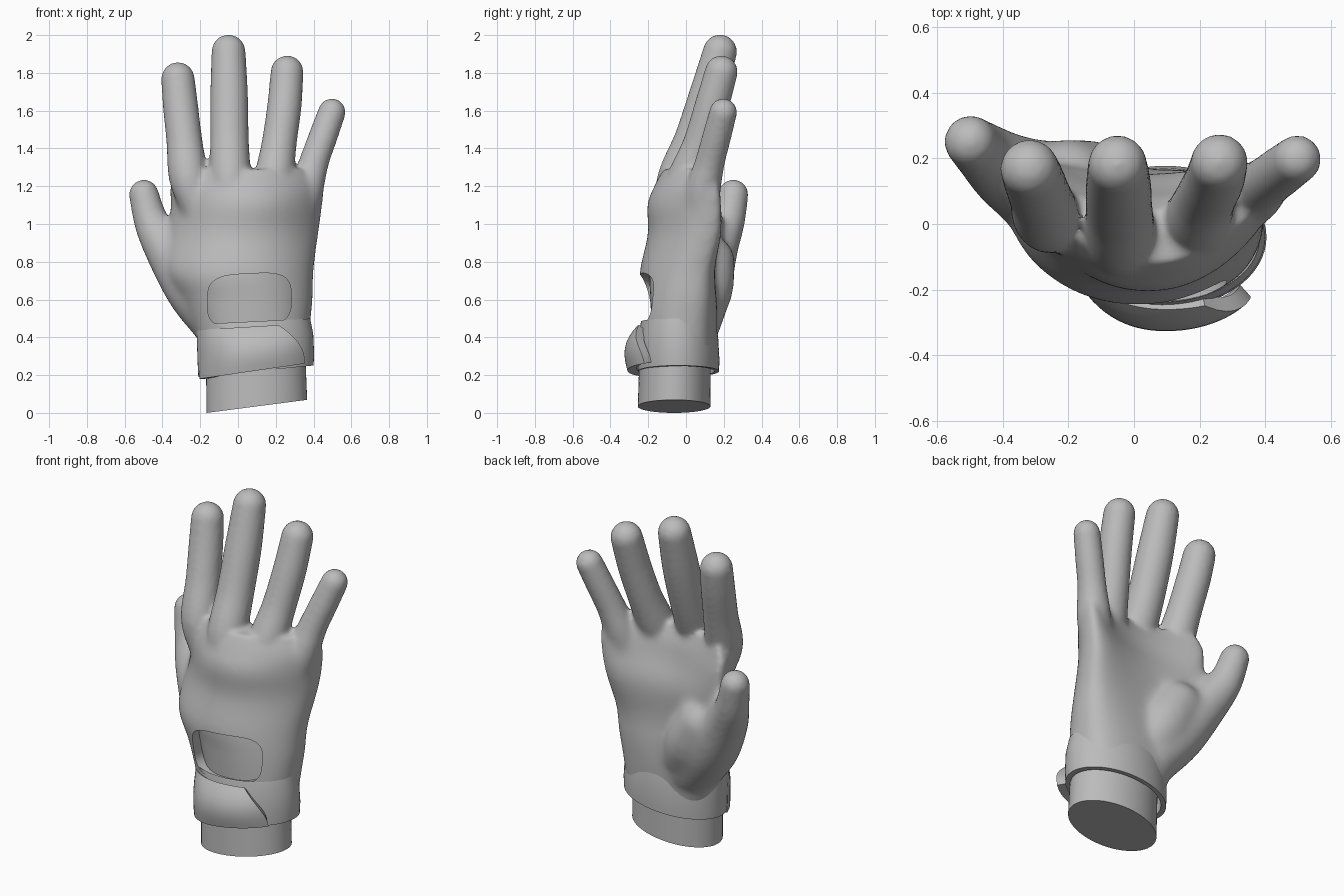
import bpy, bmesh, math
from mathutils import Vector

if "Cube" in bpy.data.objects:
    bpy.data.objects.remove(bpy.data.objects["Cube"])

grey = bpy.data.materials.new("glove grey")
grey.diffuse_color = (0.5, 0.5, 0.5, 1)
grey.use_nodes = True
grey.node_tree.nodes["Principled BSDF"].inputs["Base Color"].default_value = grey.diffuse_color


def make(name, verts, faces):
    """New object with outward normals and the glove colour."""
    me = bpy.data.meshes.new(name)
    me.from_pydata(verts, [], faces)
    bm = bmesh.new()
    bm.from_mesh(me)
    bmesh.ops.recalc_face_normals(bm, faces=bm.faces)
    bm.to_mesh(me)
    bm.free()
    me.materials.append(grey)
    ob = bpy.data.objects.new(name, me)
    bpy.context.collection.objects.link(ob)
    return ob


def loft(name, rings, closed=False):
    """Skin equal-length rings; cap the ends, or join last to first."""
    n, m = len(rings[0]), len(rings)
    verts = [v for r in rings for v in r]
    faces = []
    for i in range(m if closed else m - 1):
        a, b = i * n, (i + 1) % m * n
        faces += [(a + k, a + (k + 1) % n, b + (k + 1) % n, b + k) for k in range(n)]
    if not closed:
        faces += [tuple(range(n)), tuple(range((m - 1) * n, m * n))]
    return make(name, verts, faces)


def spline(keys, steps):
    """Catmull-Rom samples through tuples of numbers."""
    out = []
    for i in range(len(keys) - 1):
        p = [keys[max(i - 1, 0)], keys[i], keys[i + 1], keys[min(i + 2, len(keys) - 1)]]
        for s in range(steps):
            t = s / steps
            out.append([0.5 * (2 * b + (c - a) * t + (2 * a - 5 * b + 4 * c - d) * t * t
                               + (3 * b - a - 3 * c + d) * t ** 3) for a, b, c, d in zip(*p)])
    return out + [list(keys[-1])]


def power(v, e):
    return math.copysign(abs(v) ** e, v)


def ring(cx, cy, rx, ry, zfun, n=64):
    pts = []
    for k in range(n):
        a = 2 * math.pi * k / n
        x = cx + rx * math.cos(a)
        pts.append((x, cy + ry * math.sin(a), zfun(x)))
    return pts


# palm sections: z, centre x, half width, front y, half thickness, cupping
PALM = [(0.27, .09, .27, -.235, .195, .01), (0.45, .075, .305, -.238, .202, .02),
        (0.60, .05, .345, -.243, .203, .05), (0.75, .01, .39, -.245, .196, .09),
        (0.95, .03, .396, -.202, .176, .14), (1.10, .045, .402, -.207, .156, .19),
        (1.20, .045, .405, -.168, .124, .18), (1.29, .045, .36, -.12, .08, .16)]


def palm(name, inset=0.0):
    rings = []
    for z, cx, rx, yf, t, bend in spline(PALM, 5):
        pts = []
        for k in range(64):
            a = 2 * math.pi * k / 64
            u = power(math.cos(a), 0.9)
            v = power(math.sin(a), 0.85 if math.sin(a) < 0 else 0.74)
            pts.append((cx + (rx - inset) * u, yf + t + (t - inset) * v + bend * u * u, z))
        rings.append(pts)
    return loft(name, rings)


def digit(name, keys):
    """Round tube along x, y, z, radius keys with a domed tip."""
    path = spline(keys, 8)
    rings = []

    def circle(c, d, r):
        side = d.cross(Vector((0, 1, 0))).normalized()
        up = side.cross(d)
        rings.append([c + r * (math.cos(a) * side + math.sin(a) * up)
                      for a in (2 * math.pi * k / 28 for k in range(28))])
    for i, p in enumerate(path):
        d = (Vector(path[min(i + 1, len(path) - 1)][:3]) - Vector(path[max(i - 1, 0)][:3])).normalized()
        circle(Vector(p[:3]), d, p[3])
    for j in range(1, 9):
        a = j * math.pi / 2 / 8.2
        circle(Vector(p[:3]) + d * p[3] * math.sin(a), d, p[3] * math.cos(a))
    return loft(name, rings)


def apply(ob, kind, **settings):
    mod = ob.modifiers.new(kind, kind)
    for key, val in settings.items():
        setattr(mod, key, val)
    bpy.context.view_layer.objects.active = ob
    bpy.ops.object.modifier_apply(modifier=mod.name)


def smooth(ob, angle=40):
    bpy.ops.object.select_all(action='DESELECT')
    ob.select_set(True)
    bpy.context.view_layer.objects.active = ob
    bpy.ops.object.shade_smooth_by_angle(angle=math.radians(angle))


def clamp(v):
    return min(1, max(0, v))


# hand: palm, fingers, thumb and thumb mound blended into one skin
parts = [
    palm("glove"),
    digit("index", [(-.20, -.01, 1.0, .06), (-.258, .012, 1.22, .102), (-.285, .082, 1.45, .095),
                    (-.305, .135, 1.63, .093), (-.318, .168, 1.768, .089)]),
    digit("middle", [(-.035, -.08, 1.0, .08), (-.04, -.05, 1.22, .107), (-.045, .04, 1.45, .102),
                     (-.047, .115, 1.68, .1), (-.05, .18, 1.913, .09)]),
    digit("ring", [(.16, -.05, 1.0, .07), (.185, -.008, 1.2, .104), (.217, .075, 1.42, .093),
                   (.245, .135, 1.62, .091), (.26, .187, 1.805, .087)]),
    digit("little", [(.31, .06, .95, .07), (.352, .085, 1.15, .094), (.40, .125, 1.32, .079),
                     (.453, .165, 1.47, .076), (.497, .197, 1.592, .073)]),
    digit("thumb", [(-.06, .02, .45, .155), (-.22, .08, .65, .16), (-.365, .15, .85, .125),
                    (-.452, .215, 1.0, .095), (-.497, .25, 1.155, .08)]),
    digit("thumb_mound", [(-.04, .05, .52, .14), (-.12, .09, .66, .16), (-.2, .115, .8, .145)]),
]
bpy.ops.object.select_all(action='DESELECT')
for p in parts:
    p.select_set(True)
glove = parts[0]
bpy.context.view_layer.objects.active = glove
bpy.ops.object.join()
apply(glove, 'REMESH', mode='VOXEL', voxel_size=0.014)
apply(glove, 'SMOOTH', factor=0.5, iterations=6)

# soften the palm and thumb root, leaving fingers and thumb tip alone
group = glove.vertex_groups.new(name="palm_blend")
for v in glove.data.vertices:
    low = clamp((1.26 - v.co.z) / .15)
    inner = max(clamp((v.co.x + .48) / .08), clamp((.95 - v.co.z) / .15))
    group.add([v.index], low * inner, 'REPLACE')
apply(glove, 'SMOOTH', factor=0.5, iterations=35, vertex_group="palm_blend")

# opening on the back of the hand, recessed down to the skin
outline = []
for k in range(64):
    a = 2 * math.pi * k / 64
    x = .06 + .222 * power(math.cos(a), .55)
    z = .597 + .14 * power(math.sin(a), .6) + .05 * (x - .06)
    outline.append((x, z))
cutter = loft("opening_cutter", [[(x, y, z) for x, z in outline] for y in (-.5, -.06)])
skin = palm("skin_helper", 0.055)
apply(cutter, 'BOOLEAN', operation='DIFFERENCE', object=skin, solver='EXACT')
apply(glove, 'BOOLEAN', operation='DIFFERENCE', object=cutter, solver='EXACT')
for helper in (cutter, skin):
    bpy.data.objects.remove(helper)
smooth(glove, 45)


# cuff: slanted ring with an open lip
def hem(x):
    return .19 + .1 * (x + .21)


cuff = loft("cuff", [ring(.095, -.04, .275, .19, lambda x: .42),
                     ring(.095, -.04, .275, .19, hem),
                     ring(.095, -.04, .305, .215, hem),
                     ring(.095, -.04, .308, .217, lambda x: hem(x) + .06),
                     ring(.09, -.042, .308, .212, lambda x: .40 + .05 * x),
                     ring(.08, -.042, .302, .196, lambda x: .48 + .05 * x)], closed=True)
smooth(cuff)

# strap: curved plate rising off the cuff, with a swept right end
verts, faces, cols, rows = [], [], 28, 8
for j in range(rows + 1):
    v = j / rows
    end = .355 - .14 * v ** 2.2
    lift = .055 + .02 * math.sin(math.pi * v) - .05 * v ** 3
    for i in range(cols + 1):
        x = -.203 + (end + .203) * i / cols
        low = .18 + .145 * (x + .205)
        z = low + (.44 + .06 * (x + .2) - low) * v
        if x < .1:
            bulge = math.sqrt(1 - ((x - .095) / .305) ** 2)
            y = -.04 - .215 * bulge - .008 - (lift - .008) * (1 - ((.1 - x) / .31) ** 3)
        else:
            y = -.075 - (.18 + lift) * (1 - ((x - .1) / .315) ** 2) ** .45
        verts.append((x, y, z))
for j in range(rows):
    for i in range(cols):
        a = j * (cols + 1) + i
        faces.append((a, a + 1, a + cols + 2, a + cols + 1))
strap = make("strap", verts, faces)
outward = strap.data.polygons[cols // 2].normal.y < 0
apply(strap, 'SOLIDIFY', thickness=.05, offset=-1 if outward else 1)
smooth(strap)

# wrist stump with a slanted flat base
wrist = loft("wrist", [ring(.10, -.063, .266, .192, lambda x: max(0, .13 * (x + .166))),
                       ring(.09, -.055, .262, .188, lambda x: .42)])
smooth(wrist)
